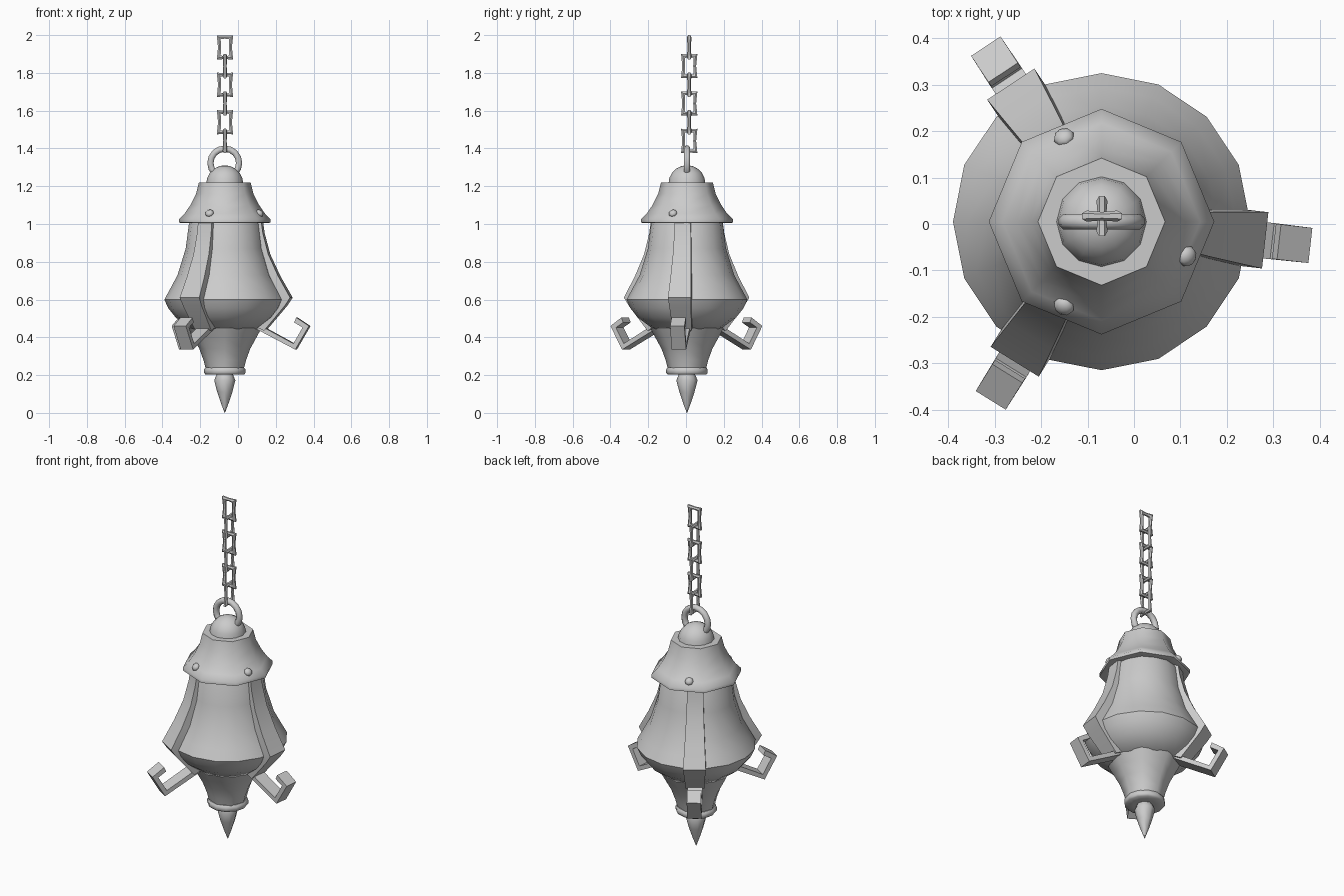
import bpy, bmesh
from math import cos, sin, pi, radians
from mathutils import Vector, Matrix

if "Cube" in bpy.data.objects:
    bpy.data.objects.remove(bpy.data.objects["Cube"])

CX, CY = -0.07, 0.005  # lantern axis


def make(name, bm, angle=50):
    bmesh.ops.remove_doubles(bm, verts=bm.verts, dist=1e-5)
    bmesh.ops.recalc_face_normals(bm, faces=bm.faces)
    me = bpy.data.meshes.new(name)
    bm.to_mesh(me)
    bm.free()
    ob = bpy.data.objects.new(name, me)
    bpy.context.collection.objects.link(ob)
    bpy.ops.object.select_all(action='DESELECT')
    ob.select_set(True)
    bpy.context.view_layer.objects.active = ob
    bpy.ops.object.shade_smooth_by_angle(angle=radians(angle))
    return ob


def skin(bm, rings, closed=False):
    """Join rings of points with quads; cap the ends unless closed."""
    vs = [[bm.verts.new(p) for p in r] for r in rings]
    n = len(vs[0])
    pairs = list(zip(vs, vs[1:])) + ([(vs[-1], vs[0])] if closed else [])
    for a, b in pairs:
        for i in range(n):
            j = (i + 1) % n
            bm.faces.new((a[i], a[j], b[j], b[i]))
    if not closed:
        bm.faces.new(vs[0])
        bm.faces.new(vs[-1])


def revolve(name, profile, sides, angle=50):
    bm = bmesh.new()
    skin(bm, [[(CX + r * cos(2 * pi * i / sides), CY + r * sin(2 * pi * i / sides), z)
               for i in range(sides)] for r, z in profile])
    return make(name, bm, angle)


def strap(name, outline, turn, angle=35):
    """Bar of rectangular section: rows of (outer r, outer z, inner r, inner z, width)."""
    bm = bmesh.new()
    skin(bm, [[(ro, -w / 2, zo), (ro, w / 2, zo), (ri, w / 2, zi), (ri, -w / 2, zi)]
              for ro, zo, ri, zi, w in outline])
    bm.transform(Matrix.Translation((CX, CY, 0)) @ Matrix.Rotation(radians(turn), 4, 'Z'))
    return make(name, bm, angle)


# Turned parts
revolve("lamp_body", [(.17, 1.04), (.19, 1.0), (.207, .87), (.25, .73), (.29, .655), (.32, .6),
                      (.30, .555), (.26, .505), (.18, .445)], 16)
revolve("hood", [(.17, 1.02), (.232, 1.005), (.243, 1.008), (.243, 1.025), (.213, 1.055),
                 (.182, 1.10), (.152, 1.16), (.137, 1.22), (.09, 1.22)], 8)
revolve("dome", [(.098 * cos(a), 1.213 + .098 * sin(a)) for a in
                 [radians(d) for d in (0, 18, 36, 54, 72, 88)]], 12)
revolve("lower_cup", [(.17, .46), (.195, .45), (.168, .40), (.135, .34), (.113, .28), (.1, .23)], 8)
revolve("collar", [(.06, .203), (.102, .203), (.11, .212), (.11, .23), (.102, .24), (.06, .24)], 12)
revolve("spike", [(.04, .21), (.047, .195), (.056, .172), (.04, .11), (.02, .05), (.001, 0)], 8)

# Three ribs, each ending in a bent hook
rib = [(.198, 1.02, .15, 1.02, .085), (.208, .95, .16, .95, .088), (.237, .84, .185, .83, .096),
       (.290, .725, .235, .71, .108), (.355, .61, .30, .60, .122), (.325, .565, .275, .56, .115),
       (.215, .435, .17, .455, .10)]
hook = [(.17, .445, .18, .47, .08), (.380, .335, .370, .367, .078),
        (.453, .46, .419, .452, .076), (.385, .505, .374, .479, .076)]
for k, turn in enumerate((-6.5, 123.4, 238.2)):
    strap(f"rib_{k + 1}", rib, turn, 30)
    strap(f"hook_{k + 1}", hook, turn)

# Rivets on the hood
for k, turn in enumerate((-22, 114, 246)):
    bm = bmesh.new()
    bmesh.ops.create_uvsphere(bm, u_segments=8, v_segments=6, radius=.023)
    a = radians(turn)
    bm.transform(Matrix.Translation((CX + .199 * cos(a), CY + .199 * sin(a), 1.057))
                 @ Matrix.Rotation(a, 4, 'Z') @ Matrix.Rotation(radians(45), 4, 'Y')
                 @ Matrix.Diagonal((1, 1, .7, 1)))
    make(f"rivet_{k + 1}", bm)


def loop_tube(name, path, sides, matrix):
    """Closed tube in the local XZ plane: path rows of (x, z, direction out, radius)."""
    bm = bmesh.new()
    rings = []
    for x, z, out, r in path:
        c, d = Vector((x, 0, z)), Vector((out[0], 0, out[1]))
        rings.append([c + d * r * cos(t) + Vector((0, r * sin(t) / d.length if d.length < 1.2
                                                   else r * sin(t), 0))
                      for t in [2 * pi * (i + .5) / sides for i in range(sides)]])
    skin(bm, rings, closed=True)
    bm.transform(matrix)
    make(name, bm)


# Hanging ring
ring = []
for i in range(16):
    a = 2 * pi * i / 16
    ring.append((.076 * cos(a), .076 * sin(a), (cos(a), sin(a)), .018))
loop_tube("hanging_ring", ring, 8, Matrix.Translation((CX, CY, 1.323)))

# Chain of rectangular links, pinched along their sides
W, H = .033, .054
link = [(W, H, (1, 1), .012), (0, H, (0, 1), .009), (-W, H, (-1, 1), .012),
        (-W + .004, 0, (-1, 0), .009), (-W, -H, (-1, -1), .012), (0, -H, (0, -1), .009),
        (W, -H, (1, -1), .012), (W - .004, 0, (1, 0), .009)]
for k in range(6):
    loop_tube(f"chain_link_{k + 1}", link, 6,
              Matrix.Translation((-.069, .017, 1.935 - .099 * k))
              @ Matrix.Rotation(pi / 2 * (k % 2), 4, 'Z'))
